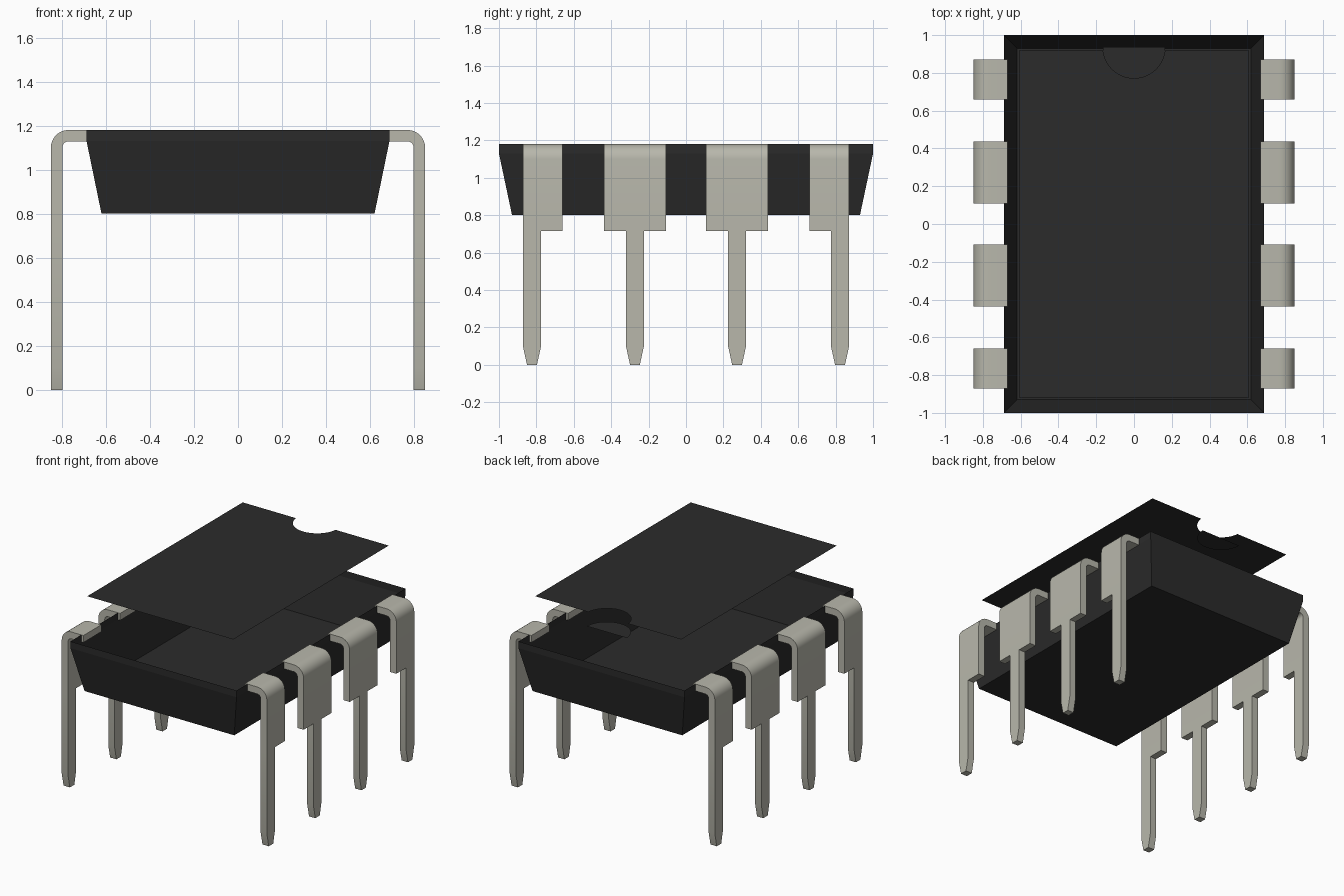
import bpy, bmesh
from math import sin, cos, pi, radians
from mathutils import Vector

cube = bpy.data.objects.get("Cube")
if cube:
    bpy.data.objects.remove(cube)


def material(name, rgb):
    mat = bpy.data.materials.new(name)
    mat.use_nodes = True
    mat.diffuse_color = (*rgb, 1)
    mat.node_tree.nodes["Principled BSDF"].inputs["Base Color"].default_value = (*rgb, 1)
    return mat


black = material("black plastic", (0.024, 0.024, 0.024))
metal = material("tin metal", (0.48, 0.475, 0.41))


def finish(name, bm, mat):
    mesh = bpy.data.meshes.new(name)
    bm.to_mesh(mesh)
    bm.free()
    mesh.materials.append(mat)
    obj = bpy.data.objects.new(name, mesh)
    bpy.context.collection.objects.link(obj)
    return obj


def prism(bm, outline, depth):
    """Extrude a closed flat outline along the depth vector."""
    face = bm.faces.new([bm.verts.new(p) for p in outline])
    new = bmesh.ops.extrude_face_region(bm, geom=[face], use_keep_orig=True)
    moved = [v for v in new["geom"] if isinstance(v, bmesh.types.BMVert)]
    bmesh.ops.translate(bm, verts=moved, vec=Vector(depth))


def arc(cx, cy, r, start, end, n):
    angles = [radians(start + (end - start) * i / n) for i in range(n + 1)]
    return [(cx + r * cos(a), cy + r * sin(a)) for a in angles]


# Open tapered tray: floor, sloping walls and a straight rim
bm = bmesh.new()
rings = []
for hx, hy, z in ((0.62, 0.93, 0.8), (0.688, 1, 1.13), (0.688, 1, 1.18)):
    rings.append([bm.verts.new((sx * hx, sy * hy, z))
                  for sx, sy in ((-1, -1), (1, -1), (1, 1), (-1, 1))])
bm.faces.new(rings[0][::-1])
for low, high in zip(rings, rings[1:]):
    for i in range(4):
        j = (i + 1) % 4
        bm.faces.new((low[i], low[j], high[j], high[i]))
finish("body_shell", bm, black)

# Lid sheet with a round notch in its back edge
LID_Z, NOTCH_Z, NOTCH_Y, NOTCH_R = 1.51, 1.41, 0.937, 0.165
bm = bmesh.new()
corners = [(0.605, 0.92), (-0.605, 0.92), (-0.605, -0.92), (0.605, -0.92)]
outline = corners[:2] + corners[2:] + arc(0, NOTCH_Y, NOTCH_R, 354, 186, 28)
# the notch sits between the two back corners
outline = [corners[1], corners[2], corners[3], corners[0]] + outline[4:]
bm.faces.new([bm.verts.new((x, y, LID_Z)) for x, y in outline])
finish("lid_sheet", bm, black)

# Half-round floor of the notch
bm = bmesh.new()
bm.faces.new([bm.verts.new((x, y, NOTCH_Z))
              for x, y in arc(0, NOTCH_Y, NOTCH_R, 180, 360, 30)])
finish("notch_floor", bm, black)

# Bent pins
OUT, THICK, TOP, STEP = 0.85, 0.052, 1.18, 0.715
R_OUT, R_IN, ROOT = 0.08, 0.028, 0.67
bend = [(ROOT, TOP)] + arc(OUT - R_OUT, TOP - R_OUT, R_OUT, 90, 0, 8) + [(OUT, STEP), (OUT - THICK, STEP)]
bend += arc(OUT - R_OUT, TOP - R_OUT, R_IN, 0, 90, 8) + [(ROOT, TOP - THICK)]


def pin(name, side, flip, wide, narrow):
    bm = bmesh.new()
    prism(bm, [(x, wide[0], z) for x, z in bend], (0, wide[1] - wide[0], 0))
    a, b = narrow
    leg = [(a, STEP), (a, 0.1), (a + 0.022, 0), (b - 0.022, 0), (b, 0.1), (b, STEP)]
    prism(bm, [(OUT - THICK, y, z) for y, z in leg], (THICK, 0, 0))
    for v in bm.verts:
        v.co.x *= side
        v.co.y *= flip
    bmesh.ops.recalc_face_normals(bm, faces=bm.faces)
    obj = finish(name, bm, metal)
    bpy.ops.object.select_all(action="DESELECT")
    obj.select_set(True)
    bpy.context.view_layer.objects.active = obj
    bpy.ops.object.shade_smooth_by_angle(angle=pi / 6)


for side, side_name in ((1, "left"), (-1, "right")):
    for flip, end_name in ((-1, "front"), (1, "back")):
        pin(f"{side_name}_{end_name}_end_pin", side, flip, (0.66, 0.872), (0.775, 0.872))
        pin(f"{side_name}_{end_name}_middle_pin", side, flip, (0.108, 0.438), (0.225, 0.321))
